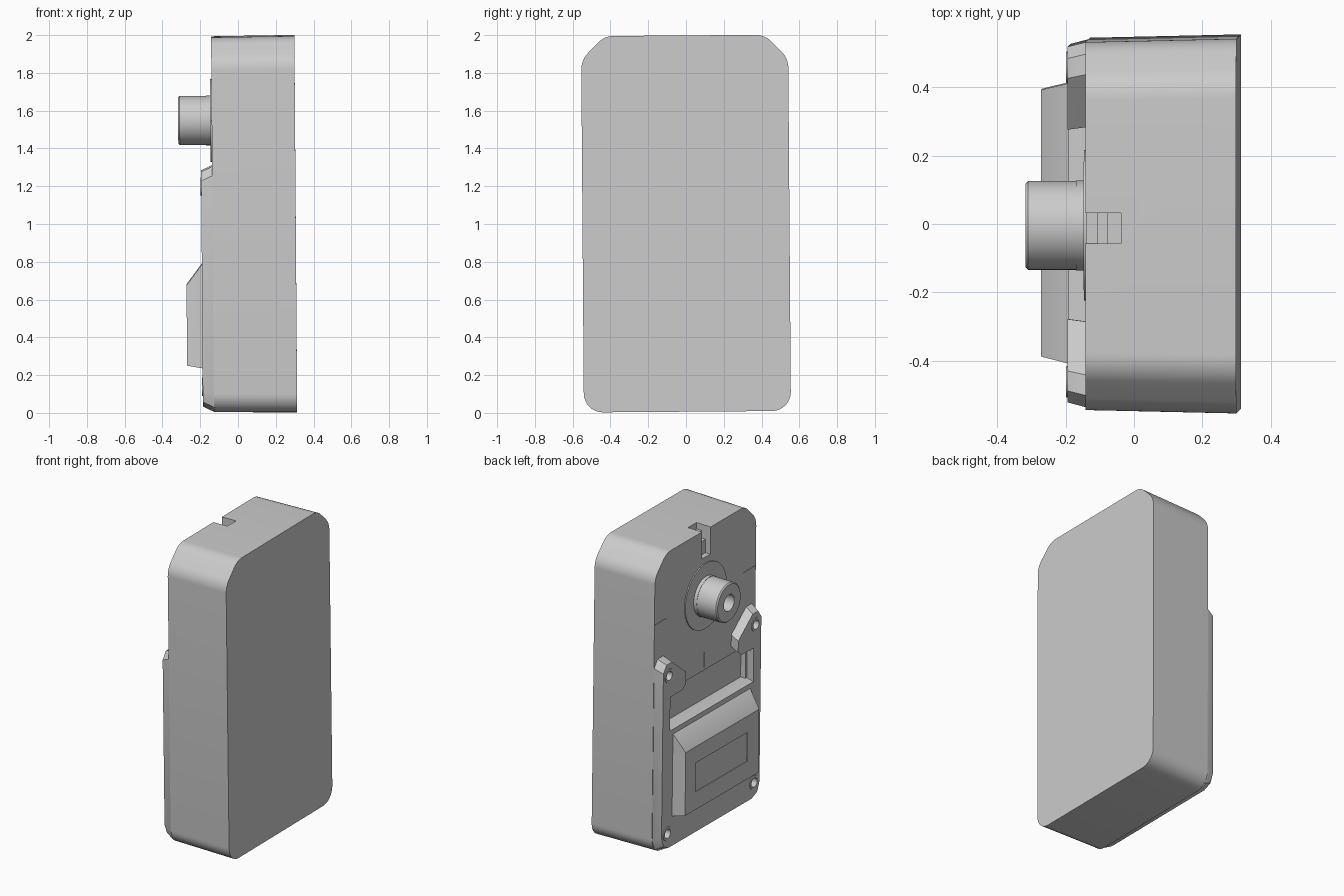
import bpy, bmesh, math
from mathutils import Matrix, Vector

cube = bpy.data.objects.get("Cube")
if cube:
    bpy.data.objects.remove(cube, do_unlink=True)

grey = bpy.data.materials.new("plain grey")
grey.use_nodes = True
COLOUR = (0.6, 0.6, 0.6, 1)
grey.diffuse_color = COLOUR
grey.node_tree.nodes["Principled BSDF"].inputs["Base Color"].default_value = COLOUR

FACE, PLATE, BACK, BOX = -0.135, -0.193, 0.306, -0.275
parts = []


def loft(name, sections, cutter=False):
    """Solid through (x, outline) sections; outlines are lists of (y, z)."""
    bm = bmesh.new()
    rings = [[bm.verts.new((x, y, z)) for y, z in pts] for x, pts in sections]
    for a, b in zip(rings, rings[1:]):
        for i in range(len(a)):
            j = (i + 1) % len(a)
            bm.faces.new((a[i], a[j], b[j], b[i]))
    bm.faces.new(rings[0])
    bm.faces.new(rings[-1])
    bmesh.ops.recalc_face_normals(bm, faces=bm.faces)
    mesh = bpy.data.meshes.new(name)
    bm.to_mesh(mesh)
    bm.free()
    obj = bpy.data.objects.new(name, mesh)
    bpy.context.collection.objects.link(obj)
    mesh.materials.append(grey)
    if cutter:
        obj.hide_render = True
    else:
        parts.append(obj)
    return obj


def rounded(corners, n=8):
    """Outline with each (y, z, t) corner rounded, t being the tangent length."""
    out = []
    for i, (y, z, t) in enumerate(corners):
        p = Vector((y, z))
        u = (Vector(corners[i - 1][:2]) - p).normalized()
        v = (Vector(corners[(i + 1) % len(corners)][:2]) - p).normalized()
        a, b = p + u * t, p + v * t
        w = math.sin(u.angle(v) / 2)
        for k in range(n + 1):
            s = k / n
            c0, c1, c2 = (1 - s) ** 2, 2 * w * s * (1 - s), s * s
            out.append(tuple((a * c0 + p * c1 + b * c2) / (c0 + c1 + c2)))
    return out


def rect(y0, y1, z0, z1):
    return [(y0, z0), (y1, z0), (y1, z1), (y0, z1)]


def circle(y, z, r, n=48):
    return [(y + r * math.cos(i * math.tau / n), z + r * math.sin(i * math.tau / n))
            for i in range(n)]


def scaled(pts, sy, sz, zc):
    return [(y * sy, zc + (z - zc) * sz) for y, z in pts]


def mirrored(half):
    return half + [(-p[0], *p[1:]) for p in reversed(half)]


def cut(target, cutters):
    bpy.context.view_layer.objects.active = target
    for c in cutters:
        mod = target.modifiers.new("cut", 'BOOLEAN')
        mod.operation = 'DIFFERENCE'
        mod.solver = 'EXACT'
        mod.object = c
        bpy.ops.object.modifier_apply(modifier=mod.name)


# Main housing, slightly wider towards the flat back
outline = rounded(mirrored([(0.548, 0.004, 0.1), (0.548, 1.87, 0.05), (0.425, 1.996, 0.05)]))
body = loft("housing", [(FACE, scaled(outline, 0.982, 0.996, 1)), (BACK, outline)])

# Raised lower plate with side rails and two screw ears
half = [(0.45, 0.01), (0.51, 0.035), (0.535, 0.1), (0.535, 1.26), (0.5, 1.31),
        (0.44, 1.31), (0.285, 1.18), (0.285, 1.1), (0.33, 1.06), (0.455, 1.03),
        (0.455, 0.83)]
low = mirrored(half)
plate = loft("lower_plate", [(FACE + 0.01, low), (FACE, low),
                             (PLATE, scaled(low, 0.972, 0.955, 0.66))])

# Battery-like cover box with a shallow panel
box = loft("cover_box", [(PLATE + 0.01, rect(-0.415, 0.415, 0.235, 0.795)),
                         (PLATE, rect(-0.41, 0.41, 0.24, 0.79)),
                         (BOX, rect(-0.39, 0.39, 0.255, 0.68))])
panel = loft("panel_cutter", [(BOX - 0.05, rect(-0.27, 0.28, 0.375, 0.57)),
                              (BOX + 0.005, rect(-0.27, 0.28, 0.375, 0.57))], True)

# Knob with flange and bore
KZ = 1.55
loft("knob_flange", [(FACE + 0.01, circle(0, KZ, 0.22)), (FACE - 0.007, circle(0, KZ, 0.22))])
knob = loft("knob", [(FACE + 0.01, circle(0, KZ, 0.132)), (-0.165, circle(0, KZ, 0.132)),
                     (-0.165, circle(0, KZ, 0.13)), (-0.305, circle(0, KZ, 0.13)),
                     (-0.313, circle(0, KZ, 0.122))])
bore = loft("bore_cutter", [(-0.4, circle(0, KZ, 0.055)), (-0.2, circle(0, KZ, 0.055))], True)

# Screw bosses and their holes
holes = []
for side, label in ((1, "left"), (-1, "right")):
    for z, row in ((0.14, "lower"), (1.2, "upper")):
        y = side * 0.46
        boss = loft(f"{row}_{label}_screw_boss", [(PLATE + 0.02, circle(y, z, 0.05, 24)),
                                                  (PLATE - 0.004, circle(y, z, 0.045, 24))])
        hole = loft("hole_cutter", [(-0.3, circle(y, z, 0.03, 24)),
                                    (-0.15, circle(y, z, 0.03, 24))], True)
        holes.append(hole)
        cut(boss, [hole])

# Pocket above the cover, and the stepped cable slot at the top
pocket = loft("pocket_cutter", [(-0.3, rect(-0.44, 0.44, 0.83, 1.05)),
                                (-0.1, rect(-0.44, 0.44, 0.83, 1.05))], True)
slots = [loft("slot_cutter", [(-0.3, rect(-0.05, 0.04, z, 2.2)), (x, rect(-0.05, 0.04, z, 2.2))], True)
         for x, z in ((-0.1, 1.81), (-0.07, 1.9), (-0.03, 1.95))]
cut(body, [pocket] + slots)
cut(plate, [pocket] + holes)
cut(box, [panel])
cut(knob, [bore])

# Thin alignment marks around the knob
for name, r in (("left_mark", rect(0.41, 0.53, 1.547, 1.553)),
                ("right_mark", rect(-0.53, -0.41, 1.547, 1.553)),
                ("lower_mark", rect(-0.003, 0.003, 1.07, 1.17))):
    loft(name, [(FACE + 0.003, r), (FACE - 0.003, r)])

# Remove cutters, shade, and give the whole device its slight lean
for c in [pocket, panel, bore] + slots + holes:
    bpy.data.objects.remove(c, do_unlink=True)
lean = (Matrix.Translation((0, 0, 1)) @ Matrix.Rotation(0.0075, 4, 'X')
        @ Matrix.Rotation(-0.0075, 4, 'Y') @ Matrix.Translation((0, 0, -1)))
for obj in parts:
    obj.data.transform(lean)
    bpy.ops.object.select_all(action='DESELECT')
    obj.select_set(True)
    bpy.context.view_layer.objects.active = obj
    bpy.ops.object.shade_smooth_by_angle(angle=math.radians(30))
